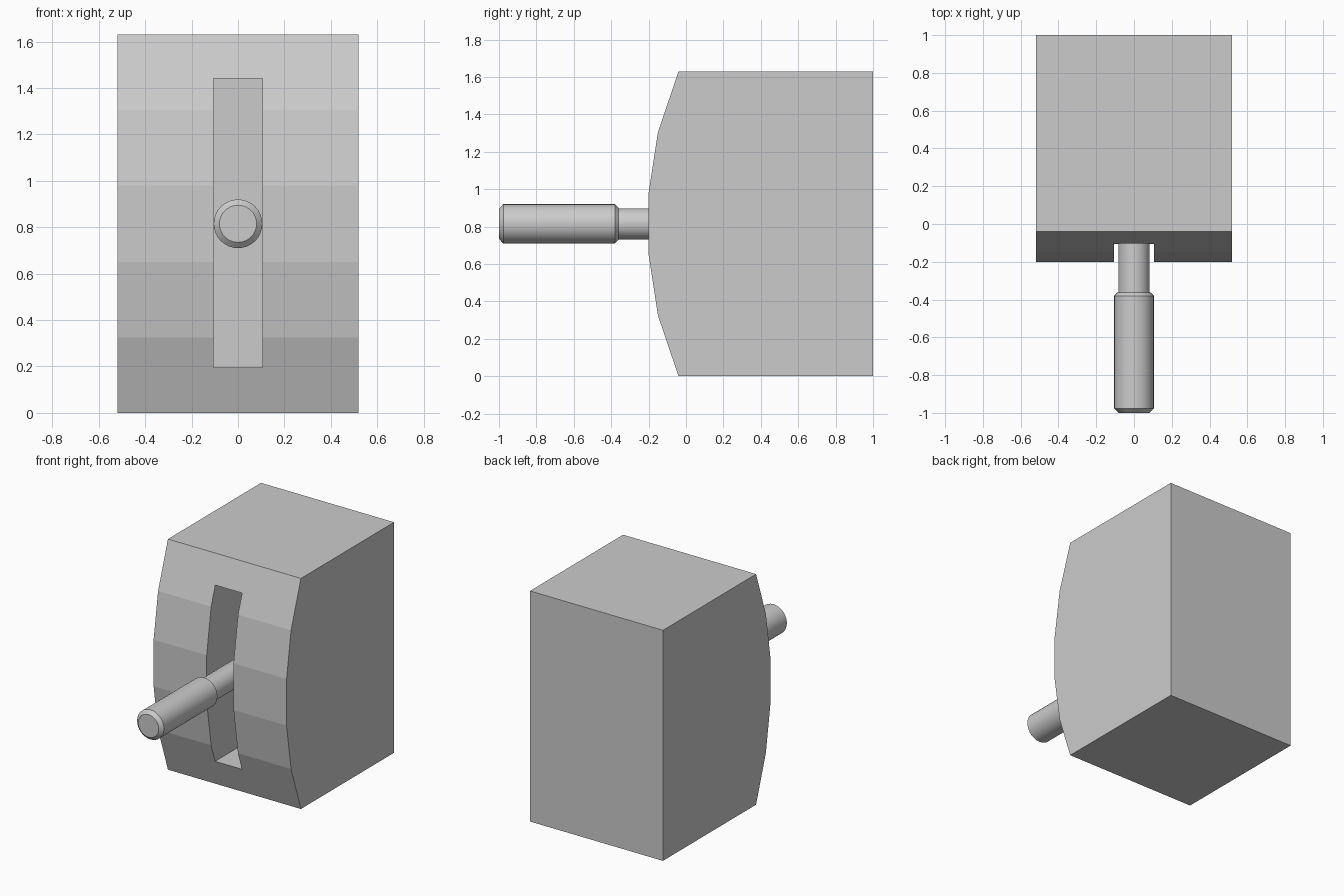
import bpy, bmesh, math
from mathutils import Matrix

if "Cube" in bpy.data.objects:
    bpy.data.objects.remove(bpy.data.objects["Cube"])

PIVOT_Z = 0.815


def make_object(name, bm):
    bmesh.ops.recalc_face_normals(bm, faces=bm.faces)
    mesh = bpy.data.meshes.new(name)
    bm.to_mesh(mesh)
    bm.free()
    obj = bpy.data.objects.new(name, mesh)
    bpy.context.collection.objects.link(obj)
    return obj


def extrude_x(name, profile, half):
    """Extrude a (y, z) outline between -half and +half in x."""
    bm = bmesh.new()
    face = bm.faces.new([bm.verts.new((-half, y, z)) for y, z in profile])
    new = bmesh.ops.extrude_face_region(bm, geom=[face])["geom"]
    verts = [g for g in new if isinstance(g, bmesh.types.BMVert)]
    bmesh.ops.translate(bm, verts=verts, vec=(2 * half, 0, 0))
    return make_object(name, bm)


# Housing with a faceted, bowed front
housing = extrude_x("housing", [
    (1, 0), (1, 1.63), (-0.04, 1.63), (-0.15, 1.305), (-0.2, 0.98),
    (-0.2, 0.65), (-0.15, 0.325), (-0.04, 0)], 0.52)

# Slot the lever travels in
cutter = extrude_x("slot_cutter", [
    (-0.4, 0.195), (0.2, 0.195), (0.2, 1.44), (-0.4, 1.44)], 0.105)
cutter.hide_render = True
cutter.hide_set(True)
slot = housing.modifiers.new("slot", "BOOLEAN")
slot.operation = "DIFFERENCE"
slot.solver = "EXACT"
slot.object = cutter

# Lever: thin shaft and thicker chamfered grip, turned around y
bm = bmesh.new()
outline = [(0, -1), (0.08, -1), (0.105, -0.977), (0.105, -0.38),
           (0.087, -0.362), (0.083, -0.362), (0.083, 0.2)]
verts = [bm.verts.new((r, y, 0)) for r, y in outline]
edges = [bm.edges.new(pair) for pair in zip(verts, verts[1:])]
bmesh.ops.spin(bm, geom=verts + edges, cent=(0, 0, 0), axis=(0, 1, 0),
               angle=math.tau, steps=32)
bmesh.ops.remove_doubles(bm, verts=bm.verts, dist=0.0005)
bmesh.ops.transform(bm, matrix=Matrix.Translation((0, 0, PIVOT_Z)), verts=bm.verts)
lever = make_object("lever", bm)
bpy.context.view_layer.objects.active = lever
lever.select_set(True)
bpy.ops.object.shade_smooth_by_angle(angle=math.radians(30))
